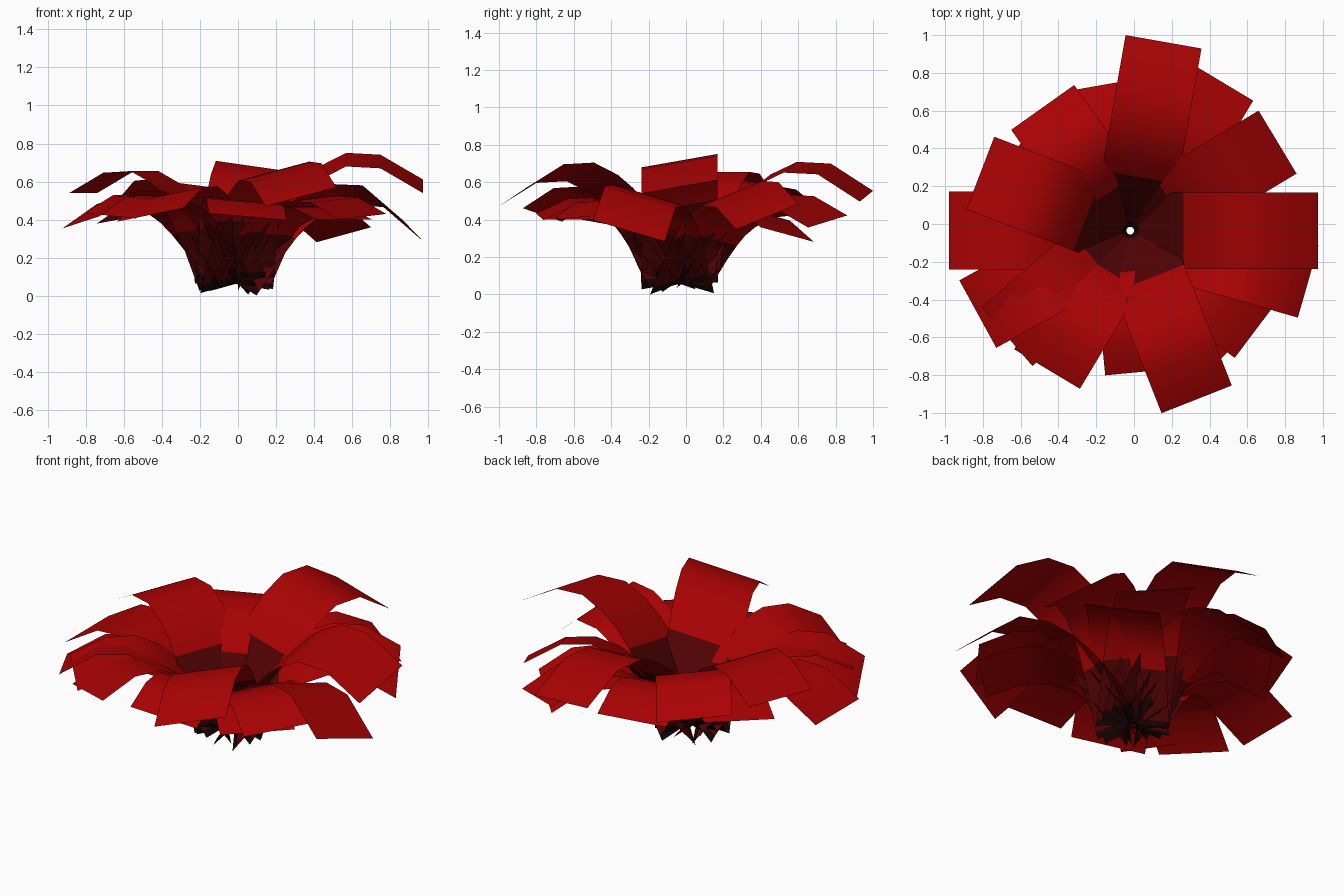
import bpy
import bmesh
import math

if "Cube" in bpy.data.objects:
    bpy.data.objects.remove(bpy.data.objects["Cube"])

CX, CY, BASE_Z = -0.02, -0.035, 0.063   # flower axis and petal root height
R0, HALF_W = 0.02, 0.206                # root radius, half petal width


def make_mat(name, rgb):
    m = bpy.data.materials.new(name)
    m.diffuse_color = (*rgb, 1.0)
    m.use_nodes = True
    m.node_tree.nodes["Principled BSDF"].inputs["Base Color"].default_value = m.diffuse_color
    return m


MATS = [make_mat("petal red", (0.40, 0.0006, 0.0008)),
        make_mat("throat maroon", (0.085, 0.0008, 0.0012)),
        make_mat("root black", (0.010, 0.0008, 0.0008))]

# Shared petal curve: (share of reach, share of height), rising then arching over
CURVE = [(0, 0), (0.025, 0.07), (0.085, 0.21), (0.17, 0.42), (0.268, 0.63),
         (0.345, 0.77), (0.44, 0.89), (0.585, 1.0), (0.77, 0.985), (1.0, 0.0)]

# Petals: angle, reach, crest height, tip height, roll (degrees)
PETALS = [
    # upper ring
    (0, 0.993, 0.715, 0.575, 10),
    (80, 1.015, 0.68, 0.525, 8),
    (159, 0.85, 0.655, 0.54, 0),
    (-68.5, 0.96, 0.655, 0.52, 14),
    # middle ring
    (31, 0.91, 0.54, 0.415, 19),
    (125.4, 0.80, 0.59, 0.46, 6),
    (208.7, 0.92, 0.52, 0.385, 9),
    (239, 0.855, 0.54, 0.425, 10),
    (-16, 0.98, 0.53, 0.34, -16),
    (59, 0.925, 0.50, 0.39, 9),
    # lower ring
    (180, 0.96, 0.52, 0.385, 0),
    (220.7, 0.86, 0.52, 0.42, -4),
    (275.5, 0.75, 0.50, 0.415, -5),
    (-37, 0.847, 0.51, 0.415, 4),
    (-45, 0.82, 0.47, 0.40, 0),
    (100, 0.785, 0.50, 0.41, 0),
    (45, 0.815, 0.44, 0.32, -11),
    (145, 0.74, 0.50, 0.40, -6),
]


def make_petal(index, angle, reach, crest, tip, roll):
    a, ro = math.radians(angle), math.radians(roll)
    bm = bmesh.new()
    rows = []
    for i, (t, f) in enumerate(CURVE):
        r = R0 + (reach - R0) * t
        z = tip if i == len(CURVE) - 1 else BASE_Z + (crest - BASE_Z) * f
        row = []
        for v in (-HALF_W, HALF_W):
            w = v * math.cos(ro)
            row.append(bm.verts.new((CX + r * math.cos(a) - w * math.sin(a),
                                     CY + r * math.sin(a) + w * math.cos(a),
                                     max(0.0, z + v * math.sin(ro)))))
        rows.append(row)
    for i in range(len(rows) - 1):
        lo, hi = rows[i], rows[i + 1]
        face = bm.faces.new((lo[0], hi[0], hi[1], lo[1]))
        face.smooth = True
        # black root, maroon throat, red blade
        face.material_index = 2 if i == 0 else 1 if i < 4 else 0
    # crisp edge where the throat meets the blade
    for e in bm.edges:
        if len({f.material_index for f in e.link_faces}) > 1:
            e.smooth = False
    me = bpy.data.meshes.new(f"petal_{index:02d}")
    bm.to_mesh(me)
    bm.free()
    for m in MATS:
        me.materials.append(m)
    ob = bpy.data.objects.new(f"petal_{index:02d}", me)
    bpy.context.collection.objects.link(ob)


for n, p in enumerate(PETALS, 1):
    make_petal(n, *p)
